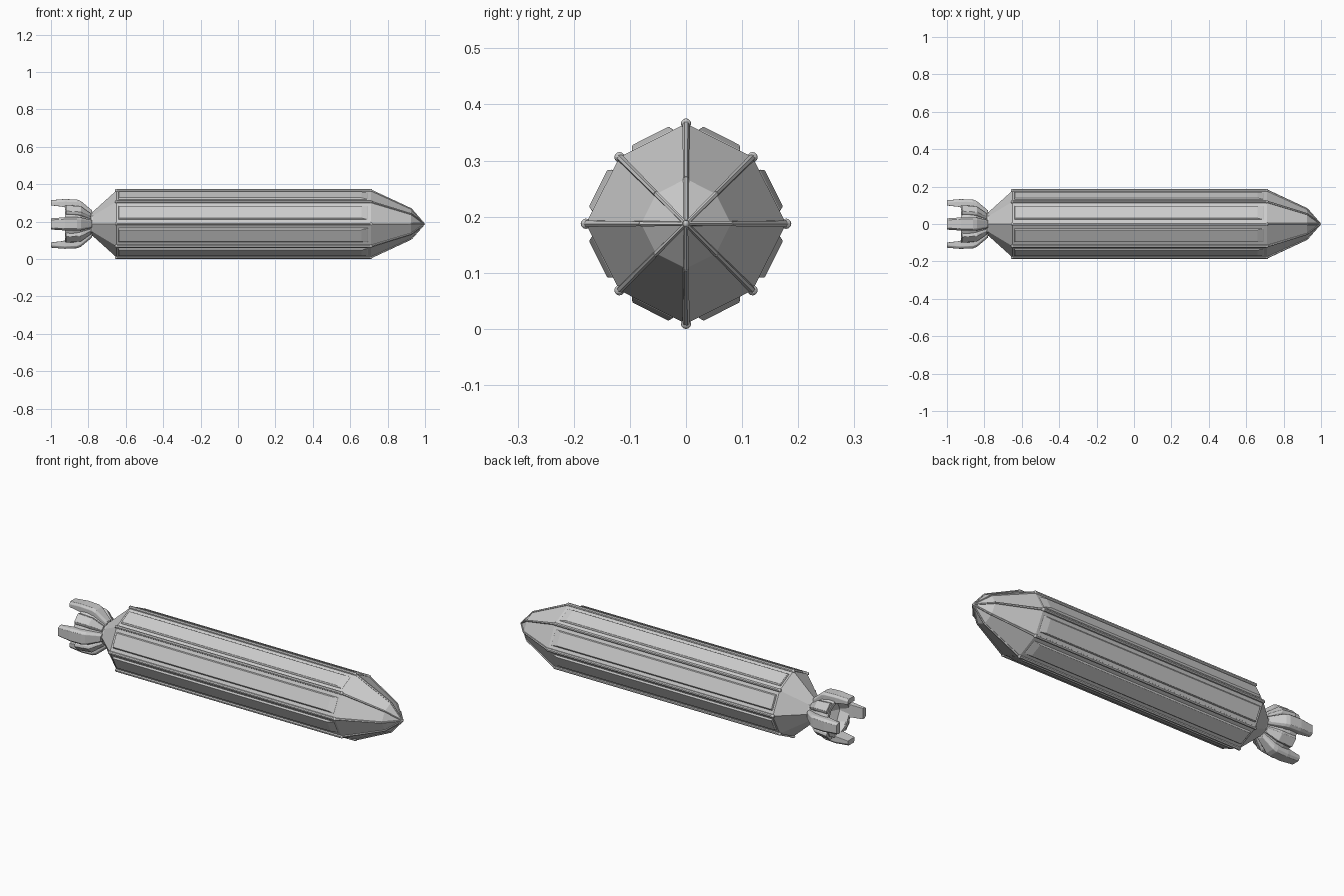
import bpy, bmesh, math
from mathutils import Vector

if "Cube" in bpy.data.objects:
    bpy.data.objects.remove(bpy.data.objects["Cube"])

ZC = 0.1875          # height of the long axis
R = 0.1785           # hull corner radius
DIAG = 0.94          # diagonal corners sit slightly further in

grey = bpy.data.materials.new("hull grey")
grey.diffuse_color = (0.6, 0.6, 0.6, 1)
grey.use_nodes = True
grey.node_tree.nodes["Principled BSDF"].inputs["Base Color"].default_value = grey.diffuse_color


def finish(name, bm, bevel=0.0):
    bmesh.ops.recalc_face_normals(bm, faces=bm.faces[:])
    me = bpy.data.meshes.new(name)
    bm.to_mesh(me)
    bm.free()
    me.materials.append(grey)
    ob = bpy.data.objects.new(name, me)
    ob.location.z = ZC
    bpy.context.collection.objects.link(ob)
    if bevel:
        m = ob.modifiers.new("bevel", 'BEVEL')
        m.width = bevel
        m.segments = 2
        m.limit_method = 'ANGLE'
    return ob


def corner(i, x, r):
    k = r * (DIAG if i % 2 else 1)
    a = i * math.pi / 4
    return Vector((x, k * math.cos(a), k * math.sin(a)))


def loft(bm, rings, caps=True):
    """Skin a list of equal-length point rings."""
    rows = [[bm.verts.new(p) for p in ring] for ring in rings]
    n = len(rows[0])
    for a, b in zip(rows, rows[1:]):
        for j in range(n):
            bm.faces.new((a[j], a[(j + 1) % n], b[(j + 1) % n], b[j]))
    if caps:
        bm.faces.new(rows[0])
        bm.faces.new(rows[-1])


def rod(bm, p, q, r0, r1, sides=8):
    d = (q - p).normalized()
    u = d.cross(Vector((0.13, 0.71, 0.37))).normalized()
    v = d.cross(u)
    loft(bm, [[c + (u * math.cos(t) + v * math.sin(t)) * r
               for t in (2 * math.pi * k / sides for k in range(sides))]
              for c, r in ((p, r0), (q, r1))])


# Octagonal hull with tail cone and pointed nose
profile = [(-0.80, 0.058), (-0.775, 0.066), (-0.65, R), (0.71, R),
           (0.925, 0.080), (0.993, 0.004)]
bm = bmesh.new()
loft(bm, [[corner(i, x, r) for i in range(8)] for x, r in profile])
finish("hull", bm)

# Ridge rods along the corners, with rounded ends
bm = bmesh.new()
for i in range(8):
    c = [corner(i, x, R) for x in (-0.65, 0.71)]
    rod(bm, c[0], c[1], 0.009, 0.009)
    for p in c:
        s = bmesh.ops.create_uvsphere(bm, u_segments=10, v_segments=6, radius=0.0092)
        bmesh.ops.translate(bm, verts=s["verts"], vec=p)
finish("ridge_rods", bm)

# Thin nose ribs
bm = bmesh.new()
for i in range(8):
    a, b, c = (corner(i, *profile[k]) for k in (3, 4, 5))
    rod(bm, a, b, 0.0065, 0.005, 6)
    rod(bm, b, c, 0.005, 0.004, 6)
s = bmesh.ops.create_uvsphere(bm, u_segments=10, v_segments=6, radius=0.006)
bmesh.ops.translate(bm, verts=s["verts"], vec=(0.994, 0, 0))
finish("nose_ribs", bm)

# Long raised side panels, sloped at the front end
bm = bmesh.new()
for i in range(8):
    p, q = corner(i, 0, R), corner(i + 1, 0, R)
    mid, t = (p + q) / 2, (q - p).normalized()
    n = Vector((1, 0, 0)).cross(t)
    if n.dot(mid) < 0:
        n = -n
    ring = lambda x0, x1, w, h: [mid + Vector((x, 0, 0)) + t * s + n * h
                                 for x, s in ((x0, -w), (x1, -w), (x1, w), (x0, w))]
    loft(bm, [ring(-0.64, 0.70, 0.041, -0.006), ring(-0.64, 0.695, 0.041, 0.001),
              ring(-0.637, 0.66, 0.036, 0.009)])
finish("side_panels", bm, 0.0015)

# Open engine cup behind the neck
cup = [(-0.77, 0.05), (-0.79, 0.066), (-0.845, 0.108), (-0.885, 0.118), (-0.925, 0.116),
       (-0.925, 0.096), (-0.875, 0.08), (-0.85, 0.03)]
bm = bmesh.new()
loft(bm, [[corner(i, x, r) for i in range(8)] for x, r in cup])
finish("engine_cup", bm)


def claw(bm, ang, points, out):
    """Sweep rows of (x, inner radius, outer radius, half width) into a claw."""
    e = Vector((0, math.cos(ang), math.sin(ang)))
    s = Vector((0, -math.sin(ang), math.cos(ang)))
    loft(bm, [[Vector((x, 0, 0)) + e * r + s * w for r, w in
               ((lo, -h), (hi - 0.012, -h), (hi, -h * out), (hi, h * out),
                (hi - 0.012, h), (lo, h))] for x, lo, hi, h in points])


# Four long engine claws at top, bottom, front and back
bm = bmesh.new()
for k in range(4):
    claw(bm, k * math.pi / 2, [(-0.78, 0.045, 0.072, 0.020), (-0.84, 0.07, 0.122, 0.034),
                               (-0.86, 0.075, 0.13, 0.036), (-0.925, 0.088, 0.133, 0.036),
                               (-0.94, 0.092, 0.132, 0.034), (-1.0, 0.099, 0.127, 0.030)], 0.72)
finish("engine_claws", bm, 0.002)

# Short plates on the diagonals between the claws
bm = bmesh.new()
for k in range(4):
    claw(bm, (k + 0.5) * math.pi / 2, [(-0.785, 0.04, 0.066, 0.016), (-0.84, 0.07, 0.112, 0.028),
                                       (-0.92, 0.085, 0.12, 0.030)], 0.75)
finish("engine_plates", bm, 0.002)
